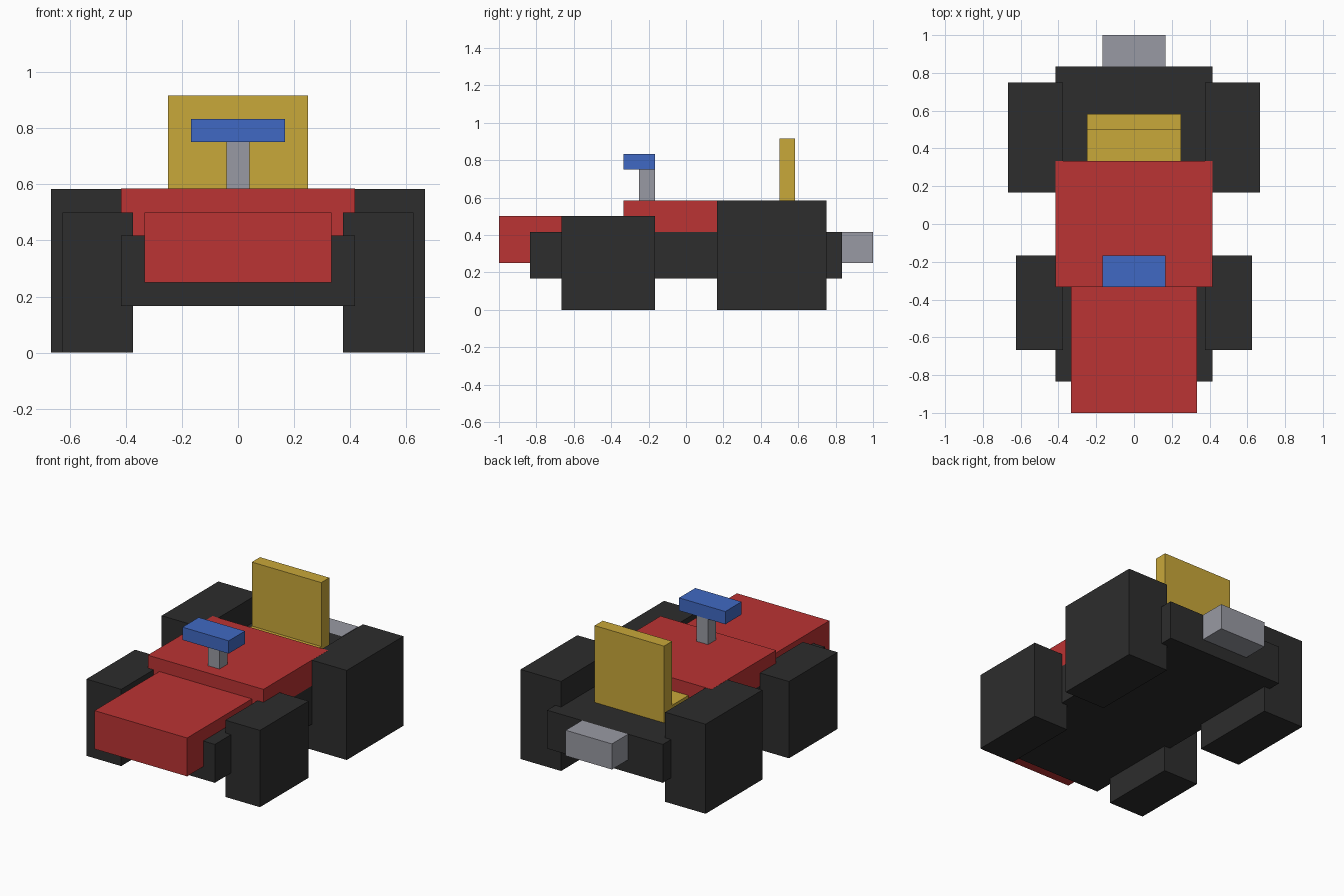
import bpy
import bmesh
from mathutils import Vector

if "Cube" in bpy.data.objects:
    bpy.data.objects.remove(bpy.data.objects["Cube"])

U = 1 / 12  # block grid step


def linear(c):
    c /= 255
    return c / 12.92 if c <= 0.04045 else ((c + 0.055) / 1.055) ** 2.4


def material(name, r, g, b):
    m = bpy.data.materials.new(name)
    m.diffuse_color = (linear(r), linear(g), linear(b), 1)
    m.use_nodes = True
    m.node_tree.nodes["Principled BSDF"].inputs["Base Color"].default_value = m.diffuse_color
    return m


red = material("red", 187, 51, 51)
black = material("black", 45, 45, 45)
yellow = material("yellow", 201, 168, 58)
grey = material("grey", 153, 154, 163)
blue = material("blue", 64, 105, 195)


def block(name, mat, x, y, z):
    """Box between (min, max) pairs given in grid steps."""
    bm = bmesh.new()
    bmesh.ops.create_cube(bm, size=1)
    lo, hi = (Vector(p) * U for p in zip(x, y, z))
    centre, size = (lo + hi) / 2, hi - lo
    for v in bm.verts:
        v.co = Vector(a * s for a, s in zip(v.co, size)) + centre
    mesh = bpy.data.meshes.new(name)
    bm.to_mesh(mesh)
    bm.free()
    mesh.materials.append(mat)
    obj = bpy.data.objects.new(name, mesh)
    bpy.context.collection.objects.link(obj)
    return obj


# Frame and bodywork (body top sits a hair above the rear wheels)
block("chassis", black, (-5, 5), (-10, 10), (2, 5))
block("nose", red, (-4, 4), (-12, -4), (3, 6))
block("body", red, (-5, 5), (-4, 4), (5, 7.01))

# Seat
block("seat_cushion", yellow, (-3, 3), (4, 6), (5, 6))
block("seat_back", yellow, (-3, 3), (6, 7), (5, 11))

# Steering
block("steering_column", grey, (-0.5, 0.5), (-3, -2), (7, 9))
block("steering_wheel", blue, (-2, 2), (-4, -2), (9, 10))

# Engine at the back
block("engine", grey, (-2, 2), (10, 12), (3, 5))

# Wheels on both sides
for side, s in (("left", -1), ("right", 1)):
    block("front_wheel_" + side, black, sorted((4.5 * s, 7.5 * s)), (-8, -2), (0, 6))
    block("rear_wheel_" + side, black, sorted((4.5 * s, 8 * s)), (2, 9), (0, 7))
